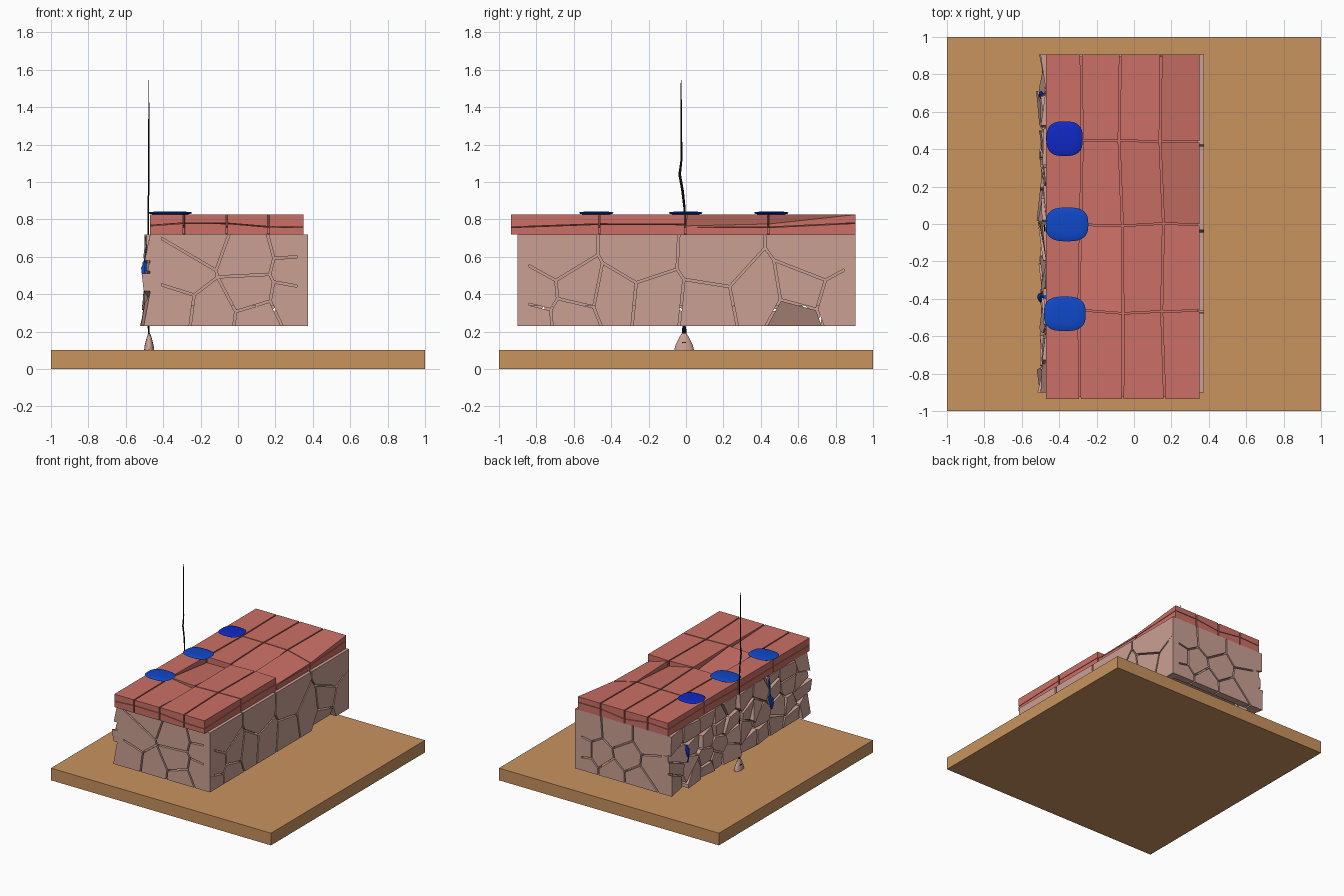
import bpy, bmesh, math, random
from mathutils import Vector

if "Cube" in bpy.data.objects:
    bpy.data.objects.remove(bpy.data.objects["Cube"])

random.seed(7)


def material(name, r, g, b):
    m = bpy.data.materials.new(name)
    m.diffuse_color = (r, g, b, 1)
    m.use_nodes = True
    m.node_tree.nodes["Principled BSDF"].inputs["Base Color"].default_value = m.diffuse_color
    return m


WOOD = material("tan wood", 0.578, 0.292, 0.114)
STONE = material("pink stone", 0.597, 0.352, 0.296)
BRICK = material("red brick", 0.597, 0.162, 0.133)
BLUE = material("bright blue", 0.005, 0.065, 0.578)
DEEP = material("deep blue", 0.005, 0.021, 0.552)
BLACK = material("black cord", 0.004, 0.003, 0.003)


def finish(name, bm, mat, smooth=False):
    bmesh.ops.recalc_face_normals(bm, faces=bm.faces)
    me = bpy.data.meshes.new(name)
    bm.to_mesh(me)
    bm.free()
    me.materials.append(mat)
    ob = bpy.data.objects.new(name, me)
    bpy.context.collection.objects.link(ob)
    if smooth:
        bpy.context.view_layer.objects.active = ob
        ob.select_set(True)
        bpy.ops.object.shade_smooth_by_angle(angle=math.radians(40))
        ob.select_set(False)
    return ob


def prism(bm, lower, upper):
    a = [bm.verts.new(p) for p in lower]
    b = [bm.verts.new(p) for p in upper]
    bm.faces.new(a)
    bm.faces.new(b)
    n = len(a)
    for i in range(n):
        j = (i + 1) % n
        bm.faces.new((a[i], a[j], b[j], b[i]))


def box(name, x0, x1, y0, y1, z0, z1, mat):
    bm = bmesh.new()
    c = [(x0, y0), (x1, y0), (x1, y1), (x0, y1)]
    prism(bm, [(*p, z0) for p in c], [(*p, z1) for p in c])
    return finish(name, bm, mat)


def loft(name, rings, mat, n=12, power=1.0):
    """Stack of horizontal (super)ellipses: cx, cy, z, rx, ry."""
    bm = bmesh.new()
    loops = []
    for cx, cy, z, rx, ry in rings:
        loop = []
        for i in range(n):
            c, s = math.cos(math.tau * i / n), math.sin(math.tau * i / n)
            c, s = (math.copysign(abs(t) ** power, t) for t in (c, s))
            loop.append(bm.verts.new((cx + rx * c, cy + ry * s, z)))
        loops.append(loop)
    for a, b in zip(loops, loops[1:]):
        for i in range(n):
            j = (i + 1) % n
            bm.faces.new((a[i], a[j], b[j], b[i]))
    bm.faces.new(loops[0])
    bm.faces.new(loops[-1])
    return finish(name, bm, mat, smooth=True)


def cell(seed, seeds, rect, gap):
    """Rectangle clipped to the region nearest to one seed."""
    u0, u1, v0, v1 = rect
    poly = [Vector(p) for p in ((u0, v0), (u1, v0), (u1, v1), (u0, v1))]
    for other in seeds:
        if other is seed:
            continue
        nrm = (other - seed).normalized()
        lim = nrm.dot((other + seed) / 2) - gap / 2
        out = []
        for p, q in zip(poly, poly[1:] + poly[:1]):
            dp, dq = nrm.dot(p) - lim, nrm.dot(q) - lim
            if dp <= 0:
                out.append(p)
            if dp * dq < 0:
                out.append(p.lerp(q, dp / (dp - dq)))
        poly = out
    return poly


def stone_wall(name, seeds, rect, place, front, depth=0.06, gap=0.012):
    bm = bmesh.new()
    seeds = [Vector(s) for s in seeds]
    for s in seeds:
        poly = cell(s, seeds, rect, gap)
        if len(poly) > 2:
            tilt = (random.uniform(-1, 1), random.uniform(-1, 1))
            prism(bm, [place(p.x, p.y, -depth) for p in poly],
                  [place(p.x, p.y, front(p, s, tilt)) for p in poly])
    return finish(name, bm, STONE)


# Wooden base plate
box("base_plate", -1, 1, -1, 1, 0, 0.1, WOOD)

# Stone walls: irregular fitted stones around a plain core
Z0, Z1 = 0.23, 0.718
box("wall_core", -0.42, 0.33, -0.86, 0.86, 0.34, 0.718, STONE)


def flat(p, s, t):
    return 0.0


def chipped(p, s, t):  # one stone on the right has its lower edge broken inward
    return -0.05 if 0.5 < s.x < 0.65 and s.y < 0.3 and p.y < 0.3 else 0.0


def rough(p, s, t):
    return max(0.0, 0.005 + 0.05 * (Z1 - p.y) + 0.2 * (t[0] * (p.x - s.x) + t[1] * (p.y - s.y)))


right_seeds = [(-0.69, 0.6), (-0.25, 0.6), (0.16, 0.58), (0.69, 0.6), (-0.8, 0.4), (-0.58, 0.42),
               (-0.61, 0.29), (-0.83, 0.28), (-0.38, 0.38), (-0.17, 0.36), (0.12, 0.33),
               (0.38, 0.38), (0.58, 0.27), (0.62, 0.42), (0.82, 0.36)]
stone_wall("right_wall", right_seeds, (-0.9, 0.905, Z0, Z1),
           lambda u, v, d: (0.375 + d, u, v), chipped)
end_seeds = [(-0.3, 0.52), (-0.2, 0.69), (0.05, 0.6), (0.31, 0.67), (0.32, 0.53), (0.06, 0.4),
             (0.29, 0.36), (-0.36, 0.33), (-0.13, 0.3), (0.1, 0.27)]
stone_wall("front_wall", end_seeds, (-0.47, 0.374, Z0, Z1), lambda u, v, d: (u, -0.9 - d, v), flat)
back_seeds = [(-0.3, 0.62), (0.0, 0.62), (0.26, 0.6), (-0.34, 0.42), (-0.1, 0.45), (0.15, 0.4),
              (0.3, 0.4), (-0.2, 0.29), (0.05, 0.28), (0.28, 0.28)]
stone_wall("back_wall", back_seeds, (-0.47, 0.374, Z0, Z1), lambda u, v, d: (u, 0.905 + d, v), flat)
left_seeds = [(-0.81 + 0.18 * i + random.uniform(-0.05, 0.05), 0.29 + 0.125 * j + random.uniform(-0.04, 0.04))
              for i in range(10) for j in range(4)]
stone_wall("left_wall", left_seeds, (-0.9, 0.905, Z0, Z1), lambda u, v, d: (-0.47 - d, u, v), rough)

# Brick cap: two courses of slightly uneven bricks, some worn down at the corners
XS = [-0.47, -0.28, -0.06, 0.155, 0.35]
YS = [-0.935, -0.468, -0.003, 0.44, 0.905]
sunk = {(3, 2): (0, 0.06, 0.05, 0), (3, 3): (0, 0.05, 0, 0), (1, 1): (0, 0, 0.04, 0.045),
        (2, 2): (0, 0.04, 0, 0), (1, 0): (0, 0, 0.02, 0)}
edge = {(i, j): (x + random.uniform(-0.02, 0.02) * (0 < i < 4), y + random.uniform(-0.01, 0.01) * (0 < j < 4))
        for i, x in enumerate(XS) for j, y in enumerate(YS)}
mid = {k: 0.77 + random.uniform(-0.015, 0.015) for k in edge}
box("cap_core", -0.46, 0.34, -0.925, 0.895, 0.722, 0.755, BRICK)
lower, upper = bmesh.new(), bmesh.new()
for i in range(4):
    for j in range(4):
        keys = [(i, j), (i + 1, j), (i + 1, j + 1), (i, j + 1)]
        pts = []
        for k, (sx, sy) in zip(keys, ((1, 1), (-1, 1), (-1, -1), (1, -1))):
            x, y = edge[k]
            pts.append((x + 0.005 * sx * (0 < k[0] < 4), y + 0.004 * sy * (0 < k[1] < 4)))
        drop = sunk.get((i, j), (0, 0, 0, 0))
        zs = [mid[k] for k in keys]
        prism(lower, [(*p, 0.718) for p in pts], [(*p, min(z - 0.004, 0.818 - d)) for p, z, d in zip(pts, zs, drop)])
        prism(upper, [(*p, min(z, 0.82 - d)) for p, z, d in zip(pts, zs, drop)],
              [(*p, 0.825 - d) for p, d in zip(pts, drop)])
finish("lower_bricks", lower, BRICK)
finish("upper_bricks", upper, BRICK)

# Blue rounded discs along the cap edge
for name, x, y, rx, ry, mat in (("disc_front", -0.37, -0.48, 0.112, 0.093, BLUE),
                                ("disc_middle", -0.358, -0.002, 0.114, 0.091, BLUE),
                                ("disc_back", -0.371, 0.456, 0.097, 0.093, DEEP)):
    loft(name, [(x, y, z, rx * s, ry * s) for z, s in
                ((0.822, 0.6), (0.83, 0.93), (0.834, 1.0), (0.838, 0.93), (0.842, 0.6))],
         mat, n=32, power=0.72)

# Blue drips on the rough wall
loft("drip_front", [(-0.49, -0.41, 0.45, 0.008, 0.006), (-0.5, -0.4, 0.49, 0.012, 0.02),
                    (-0.5, -0.39, 0.54, 0.018, 0.022), (-0.495, -0.38, 0.57, 0.008, 0.008),
                    (-0.485, -0.39, 0.65, 0.008, 0.007), (-0.475, -0.39, 0.72, 0.008, 0.012)], BLUE, n=8)
loft("drip_back", [(-0.5, 0.69, 0.43, 0.004, 0.004), (-0.5, 0.69, 0.47, 0.01, 0.008),
                   (-0.498, 0.69, 0.53, 0.01, 0.022), (-0.49, 0.69, 0.57, 0.006, 0.008)], DEEP, n=8)

# Plumb cord and weight
loft("cord", [(-0.477, -0.01, 0.105, 0.006, 0.013), (-0.477, -0.01, 0.21, 0.005, 0.012),
              (-0.48, -0.01, 0.24, 0.005, 0.006), (-0.48, -0.008, 0.86, 0.004, 0.006),
              (-0.478, -0.018, 0.95, 0.004, 0.007), (-0.477, -0.034, 1.04, 0.005, 0.007),
              (-0.477, -0.024, 1.12, 0.004, 0.005), (-0.477, -0.025, 1.3, 0.003, 0.004),
              (-0.477, -0.026, 1.545, 0.002, 0.002)], BLACK, n=8)
loft("weight", [(-0.475, -0.01, 0.1, 0.027, 0.053), (-0.475, -0.01, 0.125, 0.024, 0.047),
                (-0.475, -0.01, 0.165, 0.014, 0.028), (-0.475, -0.01, 0.19, 0.005, 0.013)], STONE, n=16)
box("weight_slot", -0.495, -0.455, -0.021, 0.001, 0.1, 0.145, BLACK)
